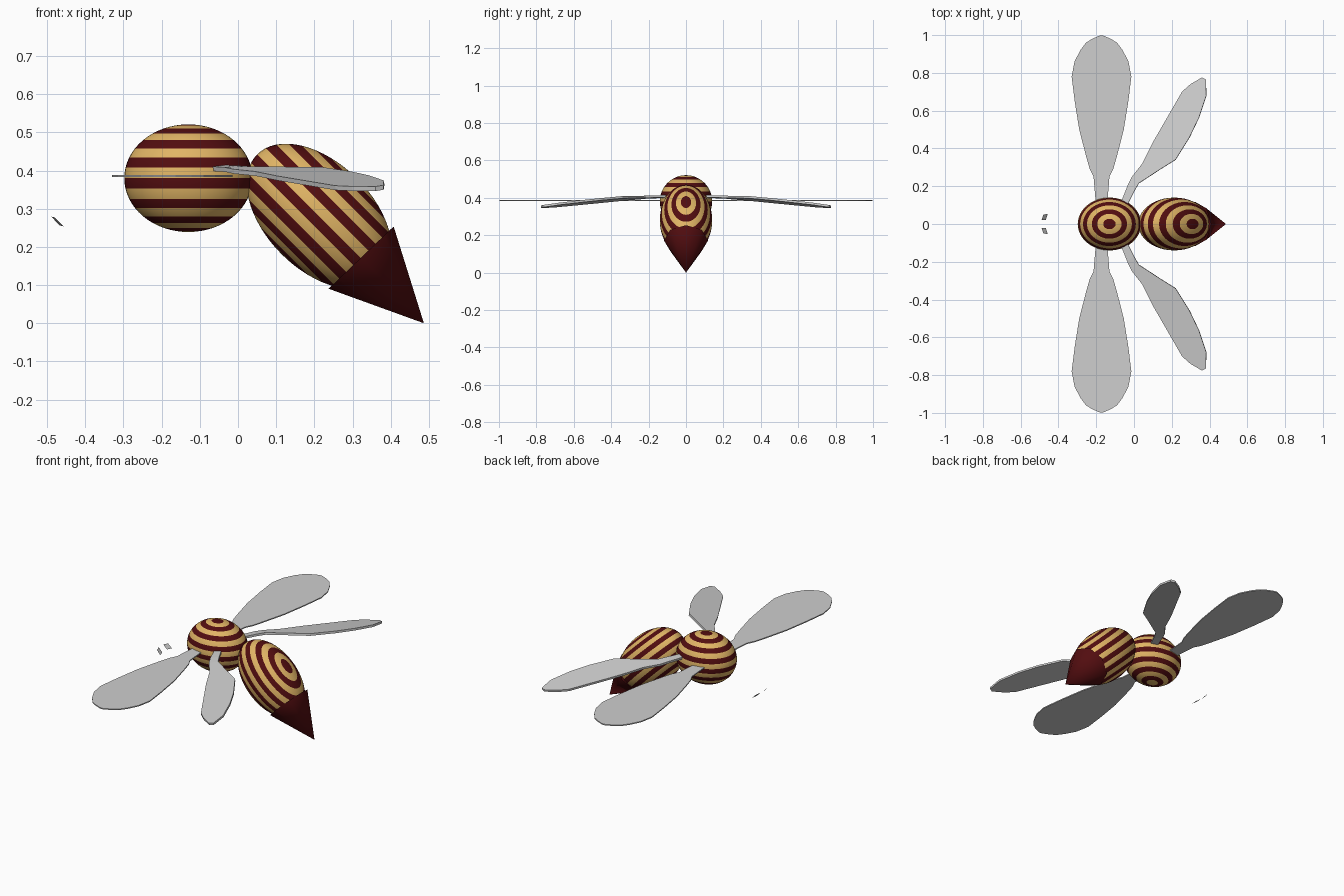
import bpy, bmesh, math
from mathutils import Matrix, Vector

if "Cube" in bpy.data.objects:
    bpy.data.objects.remove(bpy.data.objects["Cube"])


def material(name, rgb):
    m = bpy.data.materials.new(name)
    m.diffuse_color = (*rgb, 1)
    m.use_nodes = True
    m.node_tree.nodes["Principled BSDF"].inputs["Base Color"].default_value = m.diffuse_color
    return m


DARK_RED = material("dark_red", (0.085, 0.004, 0.005))
SAND = material("sand_yellow", (0.75, 0.46, 0.13))
GREY = material("wing_grey", (0.62, 0.62, 0.62))


def add_object(name, bm, mats, smooth=True):
    mesh = bpy.data.meshes.new(name)
    bm.normal_update()
    for f in bm.faces:
        f.smooth = smooth
    bm.to_mesh(mesh)
    bm.free()
    for m in mats:
        mesh.materials.append(m)
    ob = bpy.data.objects.new(name, mesh)
    bpy.context.collection.objects.link(ob)
    return ob


def striped_body(name, centre, radii, tilt):
    """Ellipsoid with sixteen bands of equal angle between its poles."""
    bm = bmesh.new()
    bmesh.ops.create_uvsphere(bm, u_segments=48, v_segments=32, radius=1)
    for f in bm.faces:
        angle = math.acos(max(-1, min(1, f.calc_center_median().normalized().z)))
        f.material_index = int(angle / math.pi * 16) % 2
    bm.transform(Matrix.Translation(centre) @ Matrix.Rotation(tilt, 4, 'Y')
                 @ Matrix.Diagonal((*radii, 1)))
    return add_object(name, bm, [DARK_RED, SAND])


def mirrored_sheet(name, rows, height, thickness):
    """Strip of quads between left and right edges, mirrored across y."""
    bm = bmesh.new()
    pairs = [[bm.verts.new((x, y, height(x, y))) for x, y in row] for row in rows]
    for (a, b), (c, d) in zip(pairs, pairs[1:]):
        bm.faces.new((a, b, d, c))
    ob = add_object(name, bm, [GREY], smooth=False)
    if thickness:
        solid = ob.modifiers.new("thickness", 'SOLIDIFY')
        solid.thickness = thickness
        solid.offset = 0
    ob.modifiers.new("other_side", 'MIRROR').use_axis = (False, True, False)
    return ob


# Body
striped_body("thorax", (-0.13, 0, 0.38), (0.168, 0.14, 0.141), 0)
striped_body("abdomen", (0.213, 0, 0.28), (0.23, 0.14, 0.14), math.radians(45))

# Stinger cone, in line with the abdomen
base, tip = Vector((0.3225, 0, 0.172)), Vector((0.487, 0, 0.0))
axis = tip - base
bm = bmesh.new()
bmesh.ops.create_cone(bm, cap_ends=True, segments=8, radius1=0.118, radius2=0,
                      depth=axis.length)
bm.transform(Matrix.Translation((base + tip) / 2)
             @ axis.to_track_quat('Z', 'Y').to_matrix().to_4x4())
bmesh.ops.remove_doubles(bm, verts=bm.verts, dist=1e-5)
stinger = add_object("stinger", bm, [DARK_RED])
bpy.context.view_layer.objects.active = stinger
stinger.select_set(True)
bpy.ops.object.shade_smooth_by_angle(angle=math.radians(50))

# Flat front wings: distance from the middle, half width
profile = [(0.08, 0.03), (0.14, 0.033), (0.25, 0.042), (0.29, 0.062), (0.36, 0.082),
           (0.5, 0.118), (0.65, 0.142), (0.78, 0.158), (0.86, 0.143), (0.92, 0.112),
           (0.96, 0.082), (0.98, 0.05), (0.998, 0.008)]
mirrored_sheet("front_wing", [((-0.172 - w, y), (-0.172 + w, y)) for y, w in profile],
               lambda x, y: 0.386, 0.006)

# Swept, drooping rear wings: left and right edge points
rear = [((-0.075, 0.10), (-0.04, 0.09)), ((-0.035, 0.20), (0.0, 0.17)),
        ((-0.01, 0.25), (0.025, 0.215)), ((0.045, 0.32), (0.14, 0.29)),
        ((0.105, 0.44), (0.22, 0.34)), ((0.18, 0.57), (0.295, 0.46)),
        ((0.255, 0.70), (0.345, 0.565)), ((0.30, 0.74), (0.383, 0.68)),
        ((0.36, 0.775), (0.381, 0.765))]


def rear_height(x, y):
    across = (x + 0.05) * 0.81 - (y - 0.12) * 0.58
    return 0.406 - 0.085 * max(0, y - 0.2) + 0.1 * across


mirrored_sheet("rear_wing", rear, rear_height, 0.012)

# Two small loose eye patches ahead of the body
patch = mirrored_sheet("eye_patch", [((-0.49, 0.02), (-0.467, 0.022)),
                                     ((-0.48, 0.05), (-0.457, 0.053))],
                       lambda x, y: 0.28 - (x + 0.49) * 1.05 + (y - 0.02) * 0.25, 0)
